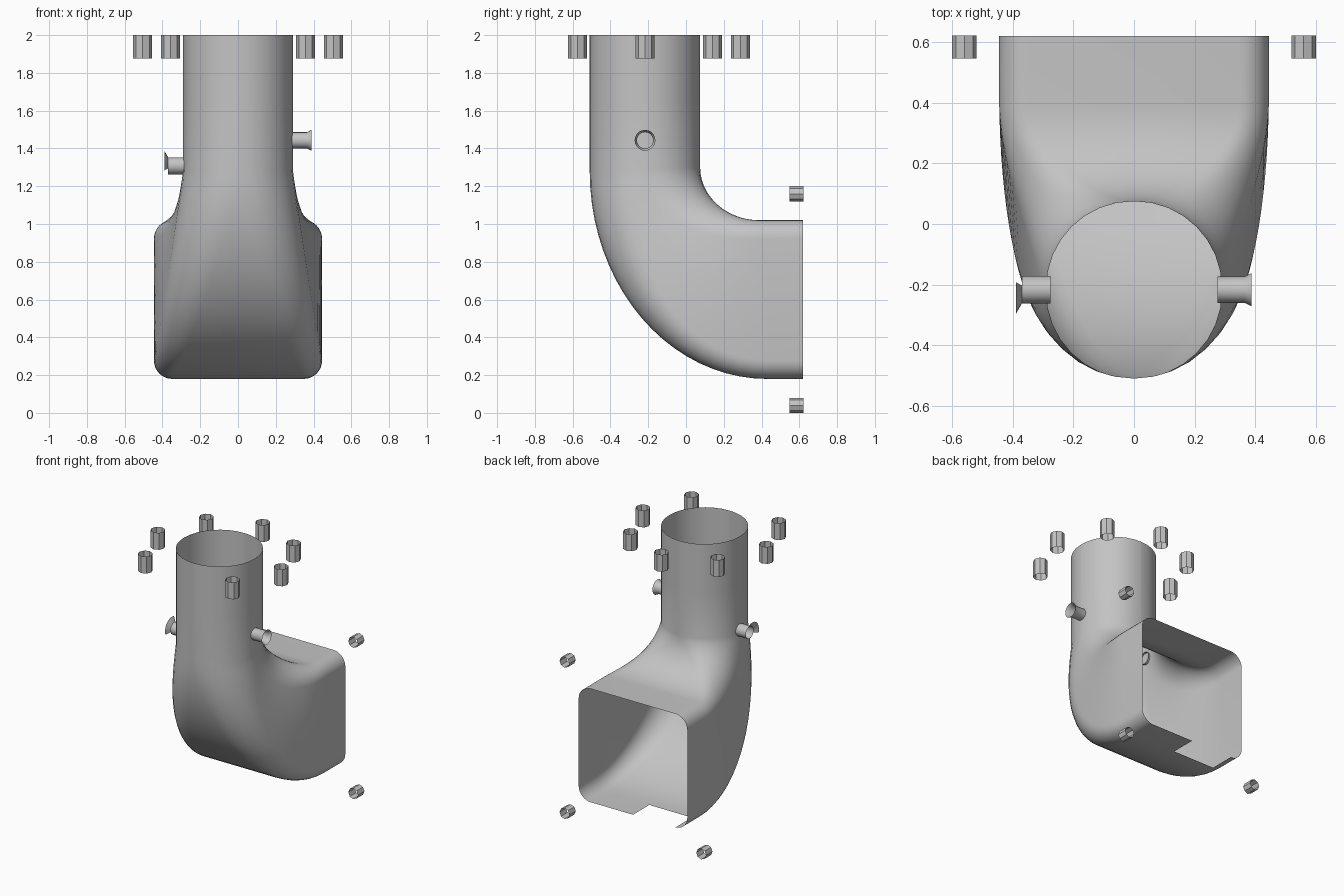
import bpy, bmesh
from math import sin, cos, pi, radians
from mathutils import Vector

if "Cube" in bpy.data.objects:
    bpy.data.objects.remove(bpy.data.objects["Cube"])

GREY = (0.55, 0.55, 0.55, 1)
metal = bpy.data.materials.new("light_grey")
metal.use_nodes = True
metal.diffuse_color = GREY
metal.node_tree.nodes["Principled BSDF"].inputs["Base Color"].default_value = GREY


def skin(name, rings, angle, skip=lambda centre: False):
    """Join closed rings of points into an open thin shell."""
    bm = bmesh.new()
    rows = [[bm.verts.new(p) for p in ring] for ring in rings]
    n = len(rows[0])
    for a, b in zip(rows, rows[1:]):
        for i in range(n):
            j = (i + 1) % n
            quad = (a[i], a[j], b[j], b[i])
            if not skip(sum((v.co for v in quad), Vector()) / 4):
                bm.faces.new(quad)
    bmesh.ops.delete(bm, geom=[v for v in bm.verts if not v.link_faces], context='VERTS')
    bmesh.ops.recalc_face_normals(bm, faces=bm.faces)
    mesh = bpy.data.meshes.new(name)
    bm.to_mesh(mesh)
    bm.free()
    mesh.materials.append(metal)
    obj = bpy.data.objects.new(name, mesh)
    bpy.context.collection.objects.link(obj)
    bpy.ops.object.select_all(action='DESELECT')
    obj.select_set(True)
    bpy.context.view_layer.objects.active = obj
    bpy.ops.object.shade_smooth_by_angle(angle=radians(angle))
    return obj


def section(outer, inner, w, r, seg=8):
    """Rounded rectangle spanning outer to inner, half width w, corner radius r."""
    mid, axis = (outer + inner) / 2, (inner - outer) / 2
    h = axis.length
    axis.normalize()
    pts = []
    for q in range(4):
        sx, sy = (1, 1, -1, -1)[q], (1, -1, -1, 1)[q]
        # straight side midpoint, then the corner arc
        u, v = ((0, h), (w, 0), (0, -h), (-w, 0))[q]
        pts.append(mid + Vector((u, 0, 0)) + axis * v)
        for k in range(seg + 1):
            a = pi / 2 - q * pi / 2 - k * pi / 2 / seg
            u = sx * (w - r) + r * cos(a)
            v = sy * (h - r) + r * sin(a)
            pts.append(mid + Vector((u, 0, 0)) + axis * v)
    return pts


def sweep(cy, cz, ry, rz, a):
    return Vector((0, cy - ry * cos(a), cz - rz * sin(a)))


# Duct: round neck, bend that turns square, flat outlet with a torn floor
rings = [section(Vector((0, -.51, z)), Vector((0, .075, z)), .29, .287)
         for z in (2, 1.65)]
STEPS = 20
for i in range(STEPS + 1):
    t = i / STEPS
    a = t * pi / 2
    grow = (sin(a) + t * t * (3 - 2 * t)) / 2
    rings.append(section(sweep(.43, 1.28, .94, 1.10, a), sweep(.39, 1.30, .315, .28, a),
                         .29 + .155 * grow, .287 - .19 * grow))
rings.append(section(Vector((0, .62, .18)), Vector((0, .62, 1.02)), .445, .097))
skin("duct_elbow", rings, 40,
     lambda c: c.y > .47 and c.z < .185 and -.34 < c.x < -.05)


def tube(name, base, axis, profile, seg, angle, skip=lambda c: False):
    """Open tube about an axis; profile holds (distance, radius) pairs."""
    axis = Vector(axis)
    side = Vector((0, 1, 0)) if axis.x else Vector((1, 0, 0))
    up = axis.cross(side)
    ring = [side * cos(2 * pi * k / seg) + up * sin(2 * pi * k / seg) for k in range(seg)]
    rows = [[Vector(base) + axis * d + p * r for p in ring] for d, r in profile]
    return skin(name, rows, angle, skip)


# Bolt sleeves around the neck, leaving out the front one
for k in range(8):
    if k != 6:
        a = k * pi / 4
        tube(f"neck_sleeve_{k}", (.505 * cos(a), -.217 + .505 * sin(a), 1.875),
             (0, 0, 1), [(0, .05), (.125, .05)], 8, 20)

# Bolt sleeves at three corners of the outlet
for k, (x, z) in enumerate([(.56, 1.16), (.56, .04), (-.56, .04)]):
    tube(f"outlet_sleeve_{k}", (x, .547, z), (0, 1, 0), [(0, .04), (.075, .04)], 8, 20)

# Side stubs: a flared left one and a right one with a broken flare
tube("left_stub", (0, -.217, 1.443), (1, 0, 0),
     [(.275, .043), (.365, .043), (.388, .055)], 20, 50)
tube("right_stub", (0, -.217, 1.308), (-1, 0, 0),
     [(.275, .045), (.37, .045), (.39, .08)], 20, 50,
     lambda c: c.x < -.372 and (c.z - 1.308) - (c.y + .217) < .03)
